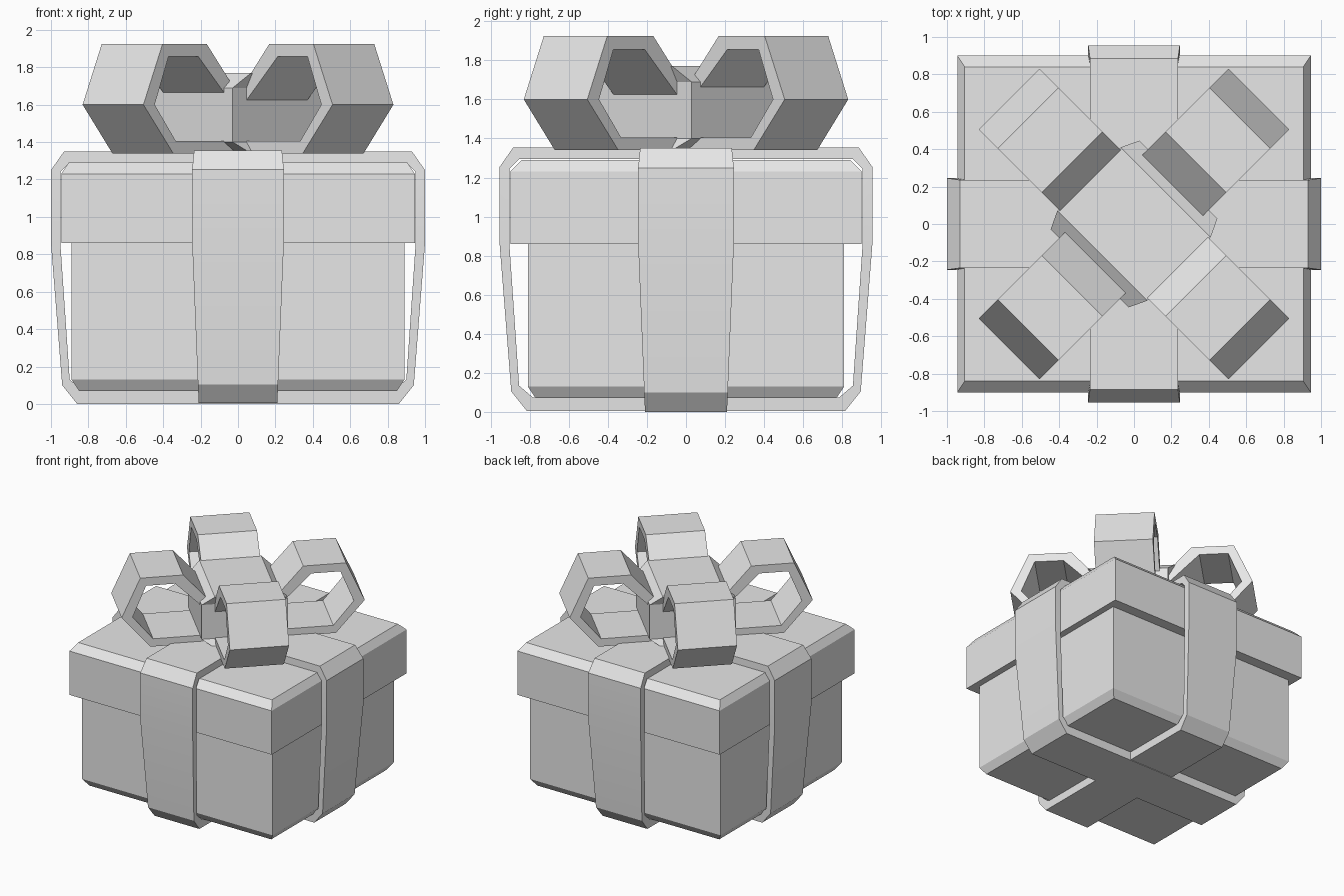
import bpy, bmesh, math

cube = bpy.data.objects.get("Cube")
if cube:
    bpy.data.objects.remove(cube, do_unlink=True)

grey = bpy.data.materials.new("plain grey")
grey.use_nodes = True
colour = (0.8, 0.8, 0.8, 1)
grey.diffuse_color = colour
grey.node_tree.nodes["Principled BSDF"].inputs["Base Color"].default_value = colour


def finish(name, bm, turn=0, smooth=False):
    bmesh.ops.recalc_face_normals(bm, faces=bm.faces)
    mesh = bpy.data.meshes.new(name)
    bm.to_mesh(mesh)
    bm.free()
    mesh.materials.append(grey)
    obj = bpy.data.objects.new(name, mesh)
    obj.rotation_euler.z = math.radians(turn)
    bpy.context.collection.objects.link(obj)
    if smooth:
        bpy.ops.object.select_all(action='DESELECT')
        obj.select_set(True)
        bpy.context.view_layer.objects.active = obj
        bpy.ops.object.shade_smooth_by_angle(angle=math.radians(30))


def skin(bm, rings, closed):
    """Bridge four-cornered rings, capping the ends when open."""
    rows = [[bm.verts.new(p) for p in ring] for ring in rings]
    pairs = list(zip(rows, rows[1:]))
    if closed:
        pairs.append((rows[-1], rows[0]))
    else:
        bm.faces.new(rows[0])
        bm.faces.new(rows[-1])
    for a, b in pairs:
        for i in range(4):
            j = (i + 1) % 4
            bm.faces.new((a[i], a[j], b[j], b[i]))


def stack(name, levels, turn=0):
    """Solid made of rectangles (half x, half y, z)."""
    bm = bmesh.new()
    skin(bm, [[(-x, -y, z), (x, -y, z), (x, y, z), (-x, y, z)]
              for x, y, z in levels], False)
    finish(name, bm, turn)


def band(name, outer, inner, half_width, closed, turn=0, smooth=False):
    """Strip with thickness following a profile in the local xz plane."""
    bm = bmesh.new()
    rings = []
    for (a, za), (b, zb) in zip(outer, inner):
        w, v = half_width(za), half_width(zb)
        rings.append([(a, -w, za), (a, w, za), (b, v, zb), (b, -v, zb)])
    skin(bm, rings, closed)
    finish(name, bm, turn, smooth)


# Box body and lid
stack("box", [(.85, .77, .07), (.89, .81, .13), (.89, .81, 1.0)])
stack("lid", [(.945, .90, .86), (.945, .90, 1.23), (.905, .84, 1.29)])

# Two ribbons wrapped around the box
OUTER = [(.86, 0), (.94, .10), (1, .86), (1, 1.25), (.93, 1.35)]
INNER = [(.83, .07), (.90, .13), (.95, .86), (.95, 1.24), (.90, 1.29)]


def ribbon_width(z):
    return .235 if z > 1.28 else .21 + .035 * min(z / .86, 1)


def wrap(points, shrink, lift):
    half = [(x - shrink, z + lift) for x, z in points]
    return half + [(-x, z) for x, z in reversed(half)]


for name, shrink, lift, turn in (("side_ribbon", 0, 0, 0),
                                 ("front_ribbon", .045, .004, 90)):
    band(name, wrap(OUTER, shrink, lift), wrap(INNER, shrink, lift),
         ribbon_width, True, turn, True)

# Four bow loops on the diagonals
LOOP_OUTER = [(.20, 1.34), (.72, 1.34), (.945, 1.60), (.80, 1.925), (.467, 1.925), (.25, 1.68)]
LOOP_INNER = [(.20, 1.405), (.70, 1.405), (.86, 1.60), (.755, 1.857), (.53, 1.857), (.27, 1.60)]
for i, corner in enumerate(("back_left", "back_right", "front_right", "front_left")):
    band(corner + "_bow_loop", LOOP_OUTER, LOOP_INNER, lambda z: .23, False, 45 + 90 * i)

# Knot in the middle of the bow
stack("bow_knot", [(.24, .34, 1.34), (.335, .295, 1.40),
                   (.335, .295, 1.69), (.24, .34, 1.77)], 45)
